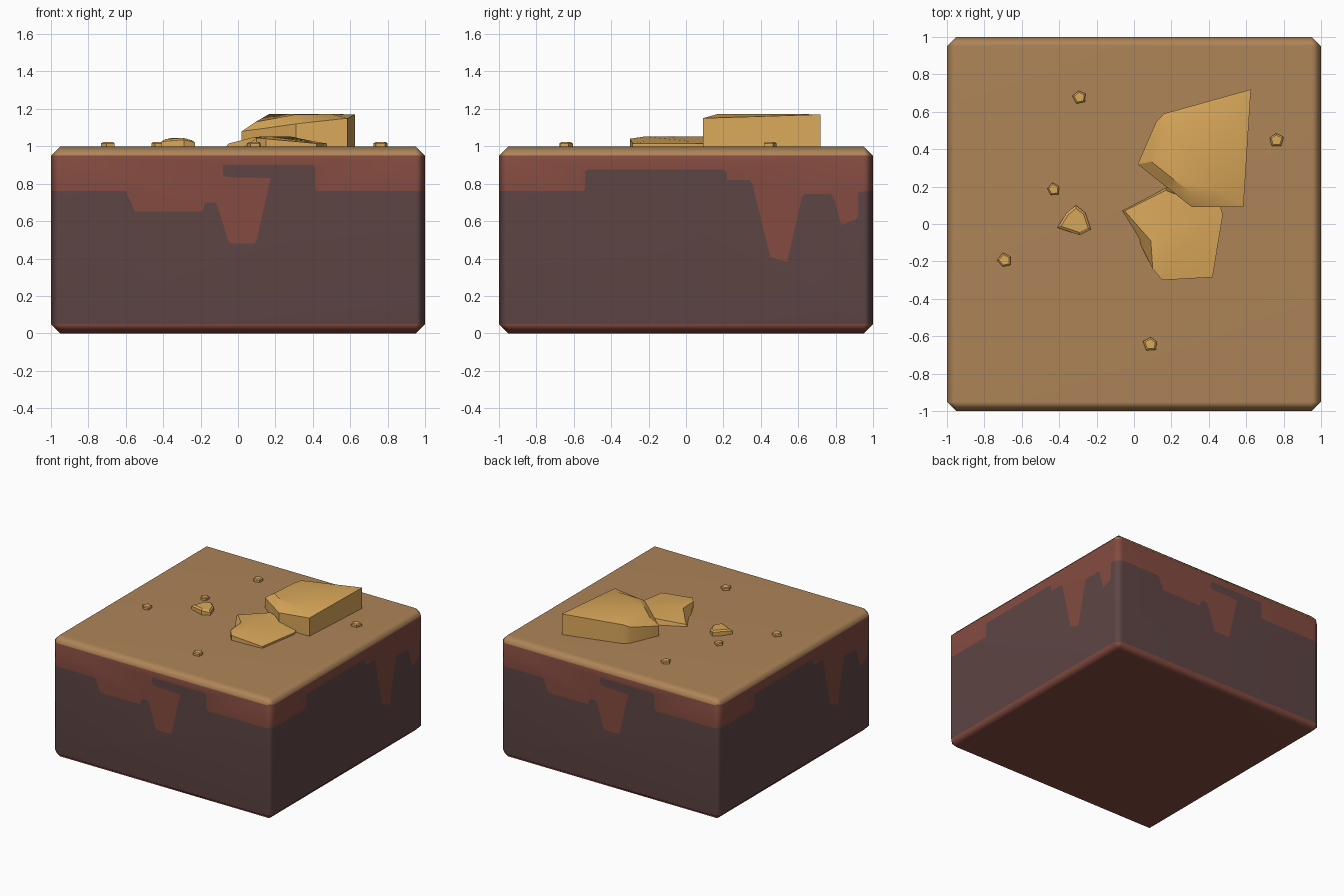
import bpy, bmesh, math, random
from mathutils import Matrix, Vector

if "Cube" in bpy.data.objects:
    bpy.data.objects.remove(bpy.data.objects["Cube"])

random.seed(4)


def material(name, rgb):
    def lin(c):
        c /= 255
        return c / 12.92 if c <= 0.04045 else ((c + 0.055) / 1.055) ** 2.4
    m = bpy.data.materials.new(name)
    m.diffuse_color = (*[lin(c) for c in rgb], 1)
    m.use_nodes = True
    m.node_tree.nodes["Principled BSDF"].inputs["Base Color"].default_value = m.diffuse_color
    return m


SAND = material("tan sand", (174, 132, 88))
CLAY = material("red clay", (132, 75, 64))
STONE = material("dark stone", (95, 69, 69))
ROCK = material("golden rock", (218, 168, 90))


def finish(bm, name, mats, angle):
    bmesh.ops.remove_doubles(bm, verts=bm.verts, dist=0.0005)
    bmesh.ops.recalc_face_normals(bm, faces=bm.faces)
    me = bpy.data.meshes.new(name)
    bm.to_mesh(me)
    bm.free()
    ob = bpy.data.objects.new(name, me)
    bpy.context.collection.objects.link(ob)
    for m in mats:
        me.materials.append(m)
    bpy.ops.object.select_all(action='DESELECT')
    ob.select_set(True)
    bpy.context.view_layer.objects.active = ob
    bpy.ops.object.shade_smooth_by_angle(angle=math.radians(angle))
    return ob


# Ground block: chamfered box, clay drips cut into each side
I, B = 0.95, 0.05
MID = 0.76
front_drip = [(-I, MID), (-0.6, MID), (-0.55, 0.65), (-0.19, 0.65), (-0.18, 0.69),
              (-0.165, 0.70), (-0.12, 0.70), (-0.11, 0.68), (-0.05, 0.49), (-0.03, 0.48),
              (0.09, 0.48), (0.10, 0.50), (0.175, 0.83), (-0.065, 0.835), (-0.08, 0.85),
              (-0.08, 0.90), (0.40, 0.90), (0.415, 0.885), (0.415, 0.77), (0.43, MID), (I, MID)]
side_drip = [(-I, MID), (-0.55, MID), (-0.54, 0.77), (-0.54, 0.865), (-0.53, 0.875),
             (0.20, 0.875), (0.22, 0.86), (0.22, 0.82), (0.34, 0.82), (0.355, 0.80),
             (0.45, 0.41), (0.54, 0.38), (0.62, 0.73), (0.635, 0.745), (0.77, 0.745),
             (0.79, 0.73), (0.83, 0.58), (0.91, 0.61), (0.92, 0.62), (0.92, 0.75), (I, MID)]

bm = bmesh.new()


def add(pts, mat, rot):
    f = bm.faces.new([bm.verts.new(rot @ Vector(p)) for p in pts])
    f.material_index = mat


for k in range(4):
    rot = Matrix.Rotation(k * math.pi / 2, 3, 'Z')
    line = [(u, -1, z) for u, z in (side_drip if k % 2 else front_drip)]
    add([(I, -1, B), (-I, -1, B)] + line, 2, rot)                 # stone wall
    add([(I, -1, I), (-I, -1, I)] + line, 1, rot)                 # clay layer
    for lo, hi, mat in ((B, MID, 2), (MID, I, 1)):                # upright corner chamfer
        add([(I, -1, lo), (1, -I, lo), (1, -I, hi), (I, -1, hi)], mat, rot)
    for rim, cap, mat in ((I, 1, 0), (B, 0, 1)):                  # top and bottom chamfers
        add([(-I, -1, rim), (I, -1, rim), (I, -I, cap), (-I, -I, cap)], mat, rot)
        add([(I, -1, rim), (1, -I, rim), (I, -I, cap)], mat, rot)
for z, mat in ((1, 0), (0, 1)):
    add([(-I, -I, z), (I, -I, z), (I, I, z), (-I, I, z)], mat, Matrix.Identity(3))
block = finish(bm, "ground_block", [SAND, CLAY, STONE], 50)
block.modifiers.new("weighted", 'WEIGHTED_NORMAL').keep_sharp = True


# Rocks: foot outline, top outline, then a slightly raised inner plateau
def rock(name, foot, top, cap, rise, inset, angle=30):
    bm = bmesh.new()
    tops = [Vector(p) for p in top]
    mid = sum(tops, Vector()) / len(tops)
    inner = []
    for p in tops:
        q = p.lerp(mid, inset)
        q.z = min(cap, p.z + rise)
        inner.append(q)
    rings = [[bm.verts.new(p) for p in ring]
             for ring in ([(x, y, 0.99) for x, y in foot], tops, inner)]
    n = len(tops)
    for a, b in zip(rings, rings[1:]):
        for i in range(n):
            j = (i + 1) % n
            bm.faces.new((a[i], a[j], b[j], b[i]))
    bm.faces.new(rings[0][::-1])
    bm.faces.new(rings[2])
    finish(bm, name, [ROCK], angle)


big = [(0.02, 0.32, 1.08), (0.17, 0.2, 1.10), (0.31, 0.09, 1.12), (0.585, 0.09, 1.15),
       (0.625, 0.72, 1.17), (0.16, 0.59, 1.155), (0.12, 0.55, 1.13)]
rock("large_rock", [p[:2] for p in big], big, 1.172, 0.05, 0.28)

slab = [(-0.05, 0.07, 1.015), (0.09, -0.09, 1.05), (0.10, -0.24, 1.045), (0.15, -0.30, 1.04),
        (0.42, -0.285, 1.015), (0.475, 0.05, 1.015), (0.46, 0.10, 1.015),
        (0.30, 0.13, 1.045), (0.17, 0.18, 1.05)]
foot = [p[:2] for p in slab]
foot[0], foot[1], foot[8] = (-0.07, 0.07), (0.02, -0.08), (0.18, 0.2)
rock("flat_rock", foot, slab, 1.052, 0.012, 0.3)

pebble = [(-0.41, -0.02, 1.025), (-0.29, -0.06, 1.035), (-0.23, -0.03, 1.02),
          (-0.26, 0.06, 1.025), (-0.31, 0.10, 1.03), (-0.36, 0.06, 1.035)]
rock("pebble", [p[:2] for p in pebble], pebble, 1.045, 0.012, 0.2)

# Scattered grains
for i, (x, y) in enumerate([(-0.43, 0.185), (-0.69, -0.195), (0.09, -0.64),
                            (0.76, 0.45), (-0.29, 0.68)]):
    start = random.uniform(0, 2)
    ring = []
    for s in range(5):
        a = start + s * math.tau / 5
        r = random.uniform(0.032, 0.045)
        ring.append((x + r * math.cos(a), y + r * math.sin(a), 1.016))
    rock(f"grain_{i + 1}", [p[:2] for p in ring], ring, 1.022, 0.006, 0.25)
